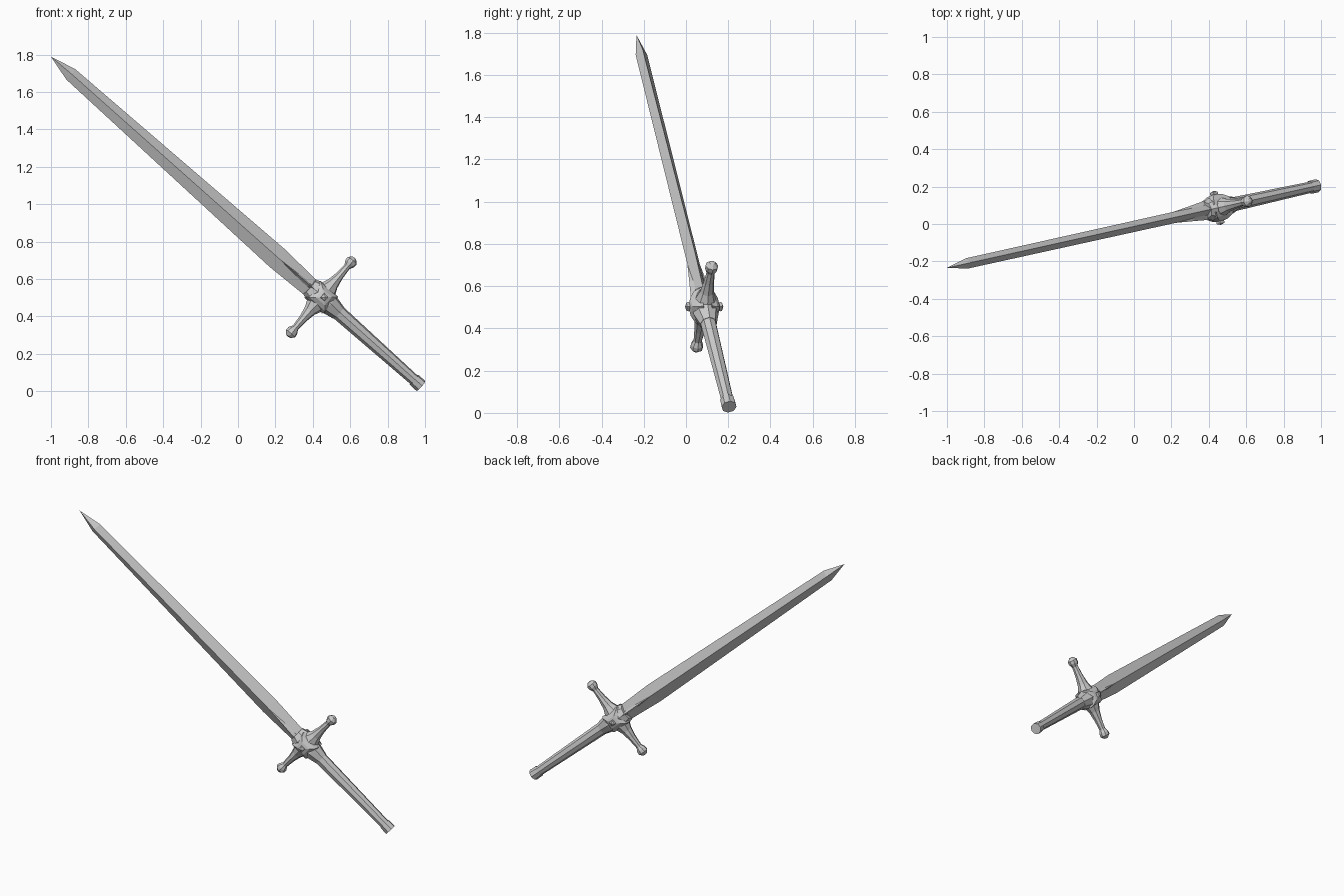
import bpy, bmesh, math
from mathutils import Vector

if "Cube" in bpy.data.objects:
    bpy.data.objects.remove(bpy.data.objects["Cube"])

# Sword frame: U is the tilted vertical plane, D points to the tip, G along the guard, N out of the front
YAW = math.radians(12.5)
U = Vector((math.cos(YAW), math.sin(YAW), 0))
Z = Vector((0, 0, 1))
D = -0.755 * U + 0.656 * Z
G = 0.656 * U + 0.755 * Z
N = Vector((math.sin(YAW), -math.cos(YAW), 0))
C = Vector((0.445, 0.086, 0.503))


def loft(name, axis, wide, thick, rings, sides, phase=0.0, origin=C):
    """Stack of polygon rings (distance, half width, half thickness); zero size makes a point."""
    bm = bmesh.new()
    loops = []
    for t, a, b in rings:
        if a == 0 and b == 0:
            loops.append([bm.verts.new(origin + axis * t)])
            continue
        loop = []
        for i in range(sides):
            ang = phase + 2 * math.pi * i / sides
            loop.append(bm.verts.new(origin + axis * t + wide * a * math.cos(ang)
                                     + thick * b * math.sin(ang)))
        loops.append(loop)
    for p, q in zip(loops, loops[1:]):
        for i in range(sides):
            j = (i + 1) % sides
            if len(p) == 1:
                bm.faces.new((p[0], q[j], q[i]))
            elif len(q) == 1:
                bm.faces.new((p[i], p[j], q[0]))
            else:
                bm.faces.new((p[i], p[j], q[j], q[i]))
    for loop in (loops[0], loops[-1]):
        if len(loop) > 1:
            bm.faces.new(loop)
    bmesh.ops.recalc_face_normals(bm, faces=bm.faces)
    mesh = bpy.data.meshes.new(name)
    bm.to_mesh(mesh)
    bm.free()
    obj = bpy.data.objects.new(name, mesh)
    bpy.context.collection.objects.link(obj)
    return obj


# Blade with diamond section
loft("blade", D, G, N, [(0.03, 0.05, 0.034), (0.32, 0.063, 0.030),
                        (1.817, 0.037, 0.028), (1.961, 0, 0)], 4)

# Grip and flared pommel
loft("grip", D, G, N, [(-0.68, 0.030, 0.030), (-0.11, 0.041, 0.038)], 8)
loft("pommel", D, G, N, [(-0.685, 0.029, 0.029), (-0.672, 0.035, 0.035),
                         (-0.723, 0.036, 0.036)][::-1], 8)

# Hub where blade, grip and guard meet
loft("hub", D, G, N, [(-0.125, 0.043, 0.040), (-0.055, 0.058, 0.060),
                      (0.05, 0.064, 0.060), (0.085, 0.052, 0.046)], 8)

# Guard arms with knobs
ARM = [(0.02, 0.066, 0.060), (0.06, 0.050, 0.046), (0.095, 0.034, 0.034),
       (0.15, 0.023, 0.026), (0.215, 0.018, 0.020), (0.238, 0.031, 0.030),
       (0.258, 0.032, 0.031), (0.276, 0.014, 0.014), (0.279, 0, 0)]
for side, label in ((1, "upper"), (-1, "lower")):
    loft("guard_arm_" + label, G * side, D, N, ARM, 8)

# Front and back bosses with a central stud, and the raised lens along the blade root
for side, label in ((1, "front"), (-1, "back")):
    loft("boss_" + label, N * side, D, G,
         [(0.02, 0.092, 0.085), (0.048, 0.078, 0.070), (0.066, 0.046, 0.042),
          (0.072, 0.020, 0.020)], 4, math.pi / 4)
    loft("stud_" + label, N * side, D, G,
         [(0.06, 0.017, 0.017), (0.078, 0.022, 0.022), (0.086, 0.020, 0.020), (0.093, 0, 0)],
         4, math.pi / 4)
    loft("blade_root_lens_" + label, D, G, N * side,
         [(0.04, 0.018, 0.056), (0.10, 0.022, 0.050), (0.18, 0.024, 0.042), (0.31, 0, 0.030)], 4)
